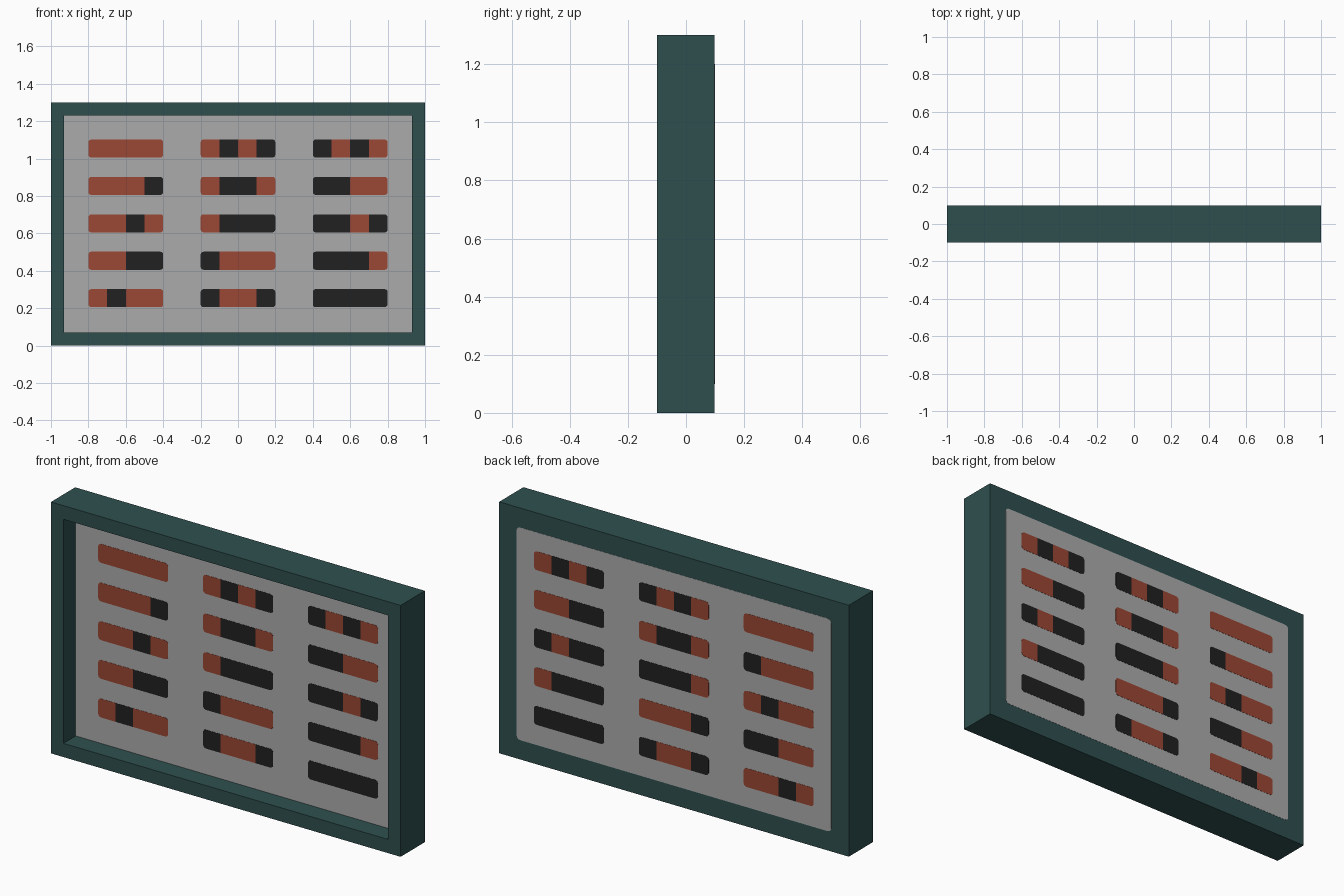
import bpy, bmesh, math
from mathutils import Vector

cube = bpy.data.objects.get("Cube")
if cube:
    bpy.data.objects.remove(cube, do_unlink=True)


def material(name, rgb):
    m = bpy.data.materials.new(name)
    m.use_nodes = True
    m.diffuse_color = (*rgb, 1)
    bsdf = m.node_tree.nodes["Principled BSDF"]
    bsdf.inputs["Base Color"].default_value = (*rgb, 1)
    bsdf.inputs["Roughness"].default_value = 0.8
    return m


TEAL = material("dark_teal", (0.028, 0.078, 0.078))
GREY = material("panel_grey", (0.41, 0.41, 0.41))
RED = material("brick_red", (0.328, 0.063, 0.034))
BLACK = material("black", (0.015, 0.015, 0.015))


def finish(name, bm, mats):
    bmesh.ops.recalc_face_normals(bm, faces=bm.faces[:])
    mesh = bpy.data.meshes.new(name)
    bm.to_mesh(mesh)
    bm.free()
    for m in mats:
        mesh.materials.append(m)
    obj = bpy.data.objects.new(name, mesh)
    bpy.context.collection.objects.link(obj)
    return obj


def add_plate(bm, x0, x1, z0, z1, y, depth, r_left, r_right, mat=0):
    """Thin upright plate from y to y + depth; each end has its own corner radius."""
    pts = []
    for cx, cz, r, start in ((x1, z1, r_right, 0), (x0, z1, r_left, 90),
                             (x0, z0, r_left, 180), (x1, z0, r_right, 270)):
        sx = -1 if cx == x1 else 1
        sz = -1 if cz == z1 else 1
        for i in range(4 if r else 1):
            a = math.radians(start + 30 * i)
            pts.append((cx + sx * r + r * math.cos(a), cz + sz * r + r * math.sin(a)))
    rings = [[bm.verts.new((x, yy, z)) for x, z in pts] for yy in (y, y + depth)]
    faces = [bm.faces.new(ring) for ring in rings]
    n = len(pts)
    for i in range(n):
        j = (i + 1) % n
        faces.append(bm.faces.new((rings[0][i], rings[0][j], rings[1][j], rings[1][i])))
    for f in faces:
        f.material_index = mat


# Frame: a slab whose front is inset and sunk to half depth, floor in grey
Y_FRONT, Y_BACK, HEIGHT, BORDER = -0.1, 0.098, 1.3, 0.1
bm = bmesh.new()
bmesh.ops.create_cube(bm, size=1)
for v in bm.verts:
    v.co = Vector((v.co.x * 2, Y_FRONT if v.co.y < 0 else Y_BACK, (v.co.z + 0.5) * HEIGHT))
front = min(bm.faces, key=lambda f: f.calc_center_median().y)
bmesh.ops.inset_region(bm, faces=[front], thickness=BORDER)
floor = bmesh.ops.extrude_discrete_faces(bm, faces=[front])["faces"][0]
for v in floor.verts:
    v.co.y = 0.001
floor.material_index = 1
finish("frame", bm, [TEAL, GREY])

# Grey panel set on the back
bm = bmesh.new()
add_plate(bm, -0.9, 0.9, 0.1, 1.2, Y_BACK, 0.001, 0.02, 0.02)
finish("back_panel", bm, [GREY])

# Bars: four cells each, counting upwards in binary (black = 1), column by column
CODES = [n for n in range(16) if n != 11]
CELL, RADIUS = 0.1, 0.016
for side, y in (("front", 0.0), ("back", Y_BACK + 0.001)):
    for k, code in enumerate(CODES):
        col, row = divmod(k, 5)
        left, bottom = -0.8 + 0.6 * col, 1.005 - 0.2 * row
        bits = [(code >> (3 - i)) & 1 for i in range(4)]
        bm = bmesh.new()
        i = 0
        while i < 4:
            # Join neighbouring cells of one colour
            j = i
            while j < 4 and bits[j] == bits[i]:
                j += 1
            add_plate(bm, left + i * CELL, left + j * CELL, bottom, bottom + 0.097,
                      y, 0.001, RADIUS if i == 0 else 0, RADIUS if j == 4 else 0, bits[i])
            i = j
        finish(f"{side}_bar_{k + 1:02d}", bm, [RED, BLACK])
